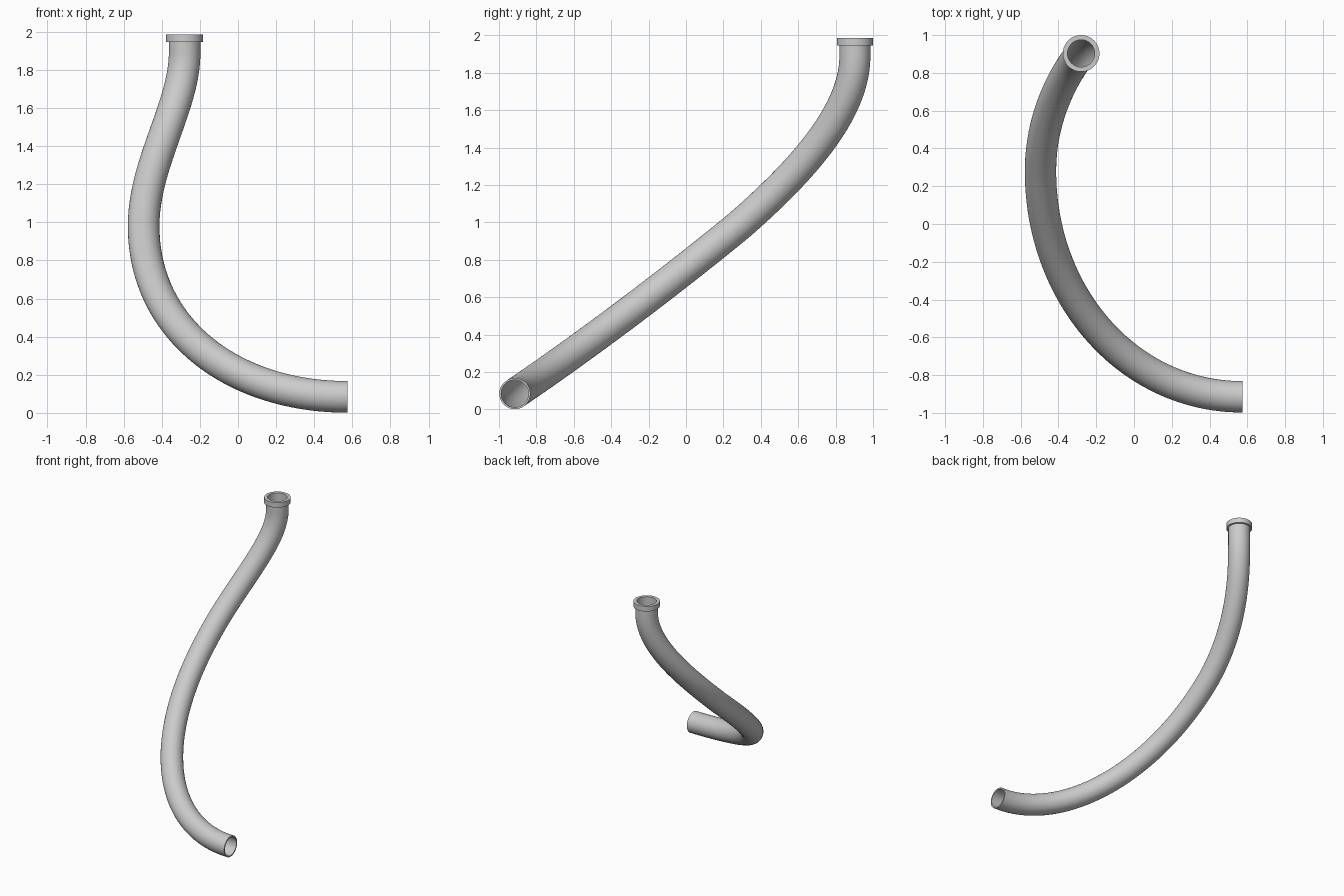
import bpy, bmesh
from math import cos, sin, pi
from mathutils import Vector
from mathutils.geometry import interpolate_bezier

if "Cube" in bpy.data.objects:
    bpy.data.objects.remove(bpy.data.objects["Cube"])

SIDES = 48
OUTER, INNER = 0.083, 0.073


def finish(name, bm):
    bmesh.ops.recalc_face_normals(bm, faces=bm.faces)
    mesh = bpy.data.meshes.new(name)
    bm.to_mesh(mesh)
    bm.free()
    ob = bpy.data.objects.new(name, mesh)
    bpy.context.collection.objects.link(ob)
    bpy.ops.object.select_all(action='DESELECT')
    ob.select_set(True)
    bpy.context.view_layer.objects.active = ob
    bpy.ops.object.shade_smooth_by_angle(angle=0.6)
    return ob


def bridge(bm, a, b):
    for i in range(SIDES):
        j = (i + 1) % SIDES
        bm.faces.new((a[i], a[j], b[j], b[i]))


def ring(bm, centre, u, v, r):
    return [bm.verts.new(centre + r * (u * cos(2 * pi * i / SIDES) + v * sin(2 * pi * i / SIDES)))
            for i in range(SIDES)]


# Centre line: sideways outlet, rising bend, upright inlet
start, mid = Vector((0.575, -0.915, 0.084)), Vector((-0.495, 0.28, 0.98))
end = Vector((-0.28, 0.903, 1.89))
path = interpolate_bezier(start, Vector((-0.03, -0.915, 0.084)), Vector((-0.495, -0.38, 0.44)), mid, 50)
path += interpolate_bezier(mid, Vector((-0.495, 0.66, 1.31)), Vector((-0.28, 0.903, 1.61)), end, 50)[1:]
path.append(Vector((-0.28, 0.903, 1.965)))

# Hollow pipe, swept without twist
bm = bmesh.new()
outer, inner = [], []
u = Vector((0, 0, 1))
for i, p in enumerate(path):
    if i == 0:
        t = Vector((-1, 0, 0))
    elif i == len(path) - 1:
        t = Vector((0, 0, 1))
    else:
        t = (path[i + 1] - path[i - 1]).normalized()
    u = (u - t * u.dot(t)).normalized()
    v = t.cross(u)
    outer.append(ring(bm, p, u, v, OUTER))
    inner.append(ring(bm, p, u, v, INNER))
for rings in (outer, inner):
    for a, b in zip(rings, rings[1:]):
        bridge(bm, a, b)
bridge(bm, outer[0], inner[0])
bridge(bm, outer[-1], inner[-1])
finish("pipe", bm)

# Collar around the upright end
bm = bmesh.new()
profile = [(0.072, 1.945), (0.097, 1.945), (0.097, 1.986), (0.072, 1.986)]
rings = [ring(bm, Vector((-0.28, 0.903, z)), Vector((1, 0, 0)), Vector((0, 1, 0)), r) for r, z in profile]
for i in range(4):
    bridge(bm, rings[i], rings[(i + 1) % 4])
finish("collar", bm)
